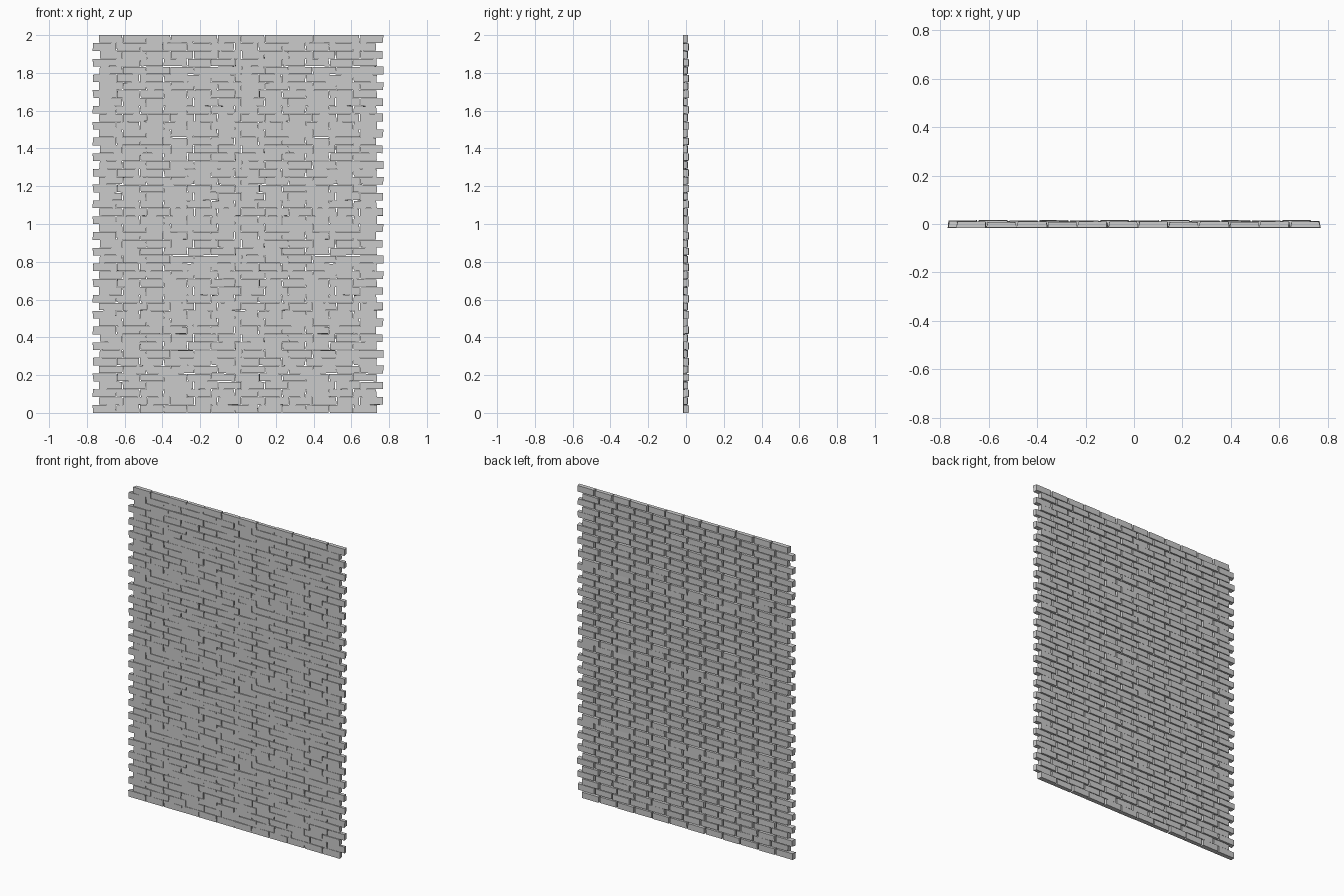
import bpy, bmesh, random

if "Cube" in bpy.data.objects:
    bpy.data.objects.remove(bpy.data.objects["Cube"])

random.seed(7)
ROW_H = 0.5 / 12        # course height
BRICK = 0.1254          # brick pitch
SHIFT = 0.035           # offset between alternate courses


def j(a):
    return random.uniform(-a, a)


def add_brick(bm, x0, z0, y_back, left_end, bottom, top):
    """Rough brick: uneven front face, slightly narrower back face."""
    x1, z1 = x0 + BRICK, z0 + ROW_H
    yf = -0.0165 + random.uniform(0, 0.003)
    verts = []
    for back in (False, True):
        gx, gz = (0.005, 0.0025) if back else (0.0015, 0.0008)
        jx, jz = (0.002, 0.001) if back else (0.004, 0.002)
        for sx, sz in ((0, 0), (1, 0), (1, 1), (0, 1)):
            x = (x1 - gx if sx else x0 + gx) + j(jx)
            z = (z1 - gz if sz else z0 + gz) + j(jz)
            if left_end and not sx:
                x = max(x, x0)
            # keep the tile's top and bottom edges level
            if bottom and not sz:
                z = z0 + gz * 0.3
            if top and sz:
                z = z1 - gz * 0.3
            y = y_back + j(0.001) if back else yf
            verts.append(bm.verts.new((x, y, z)))
    for f in ((0, 1, 2, 3), (7, 6, 5, 4), (0, 4, 5, 1),
              (1, 5, 6, 2), (2, 6, 7, 3), (3, 7, 4, 0)):
        bm.faces.new([verts[i] for i in f])


# Repeating tile: 12 courses of 6 bricks
bm = bmesh.new()
for r in range(12):
    start = -0.77 + (SHIFT if r % 2 else 0)
    for c in range(6):
        y_back = random.uniform(0.007, 0.012) + (0.004 if r % 2 == 0 else 0)
        add_brick(bm, start + c * BRICK, r * ROW_H, y_back,
                  c == 0, r == 0, r == 11)
bmesh.ops.recalc_face_normals(bm, faces=bm.faces)
mesh = bpy.data.meshes.new("brick_wall")
bm.to_mesh(mesh)
bm.free()
wall = bpy.data.objects.new("brick_wall", mesh)
bpy.context.collection.objects.link(wall)

# Repeat the tile twice across and four times up
for name, count, offset in (("across", 2, (6 * BRICK, 0, 0)),
                            ("up", 4, (0, 0, 0.5))):
    m = wall.modifiers.new(name, 'ARRAY')
    m.count = count
    m.use_relative_offset = False
    m.use_constant_offset = True
    m.constant_offset_displace = offset
